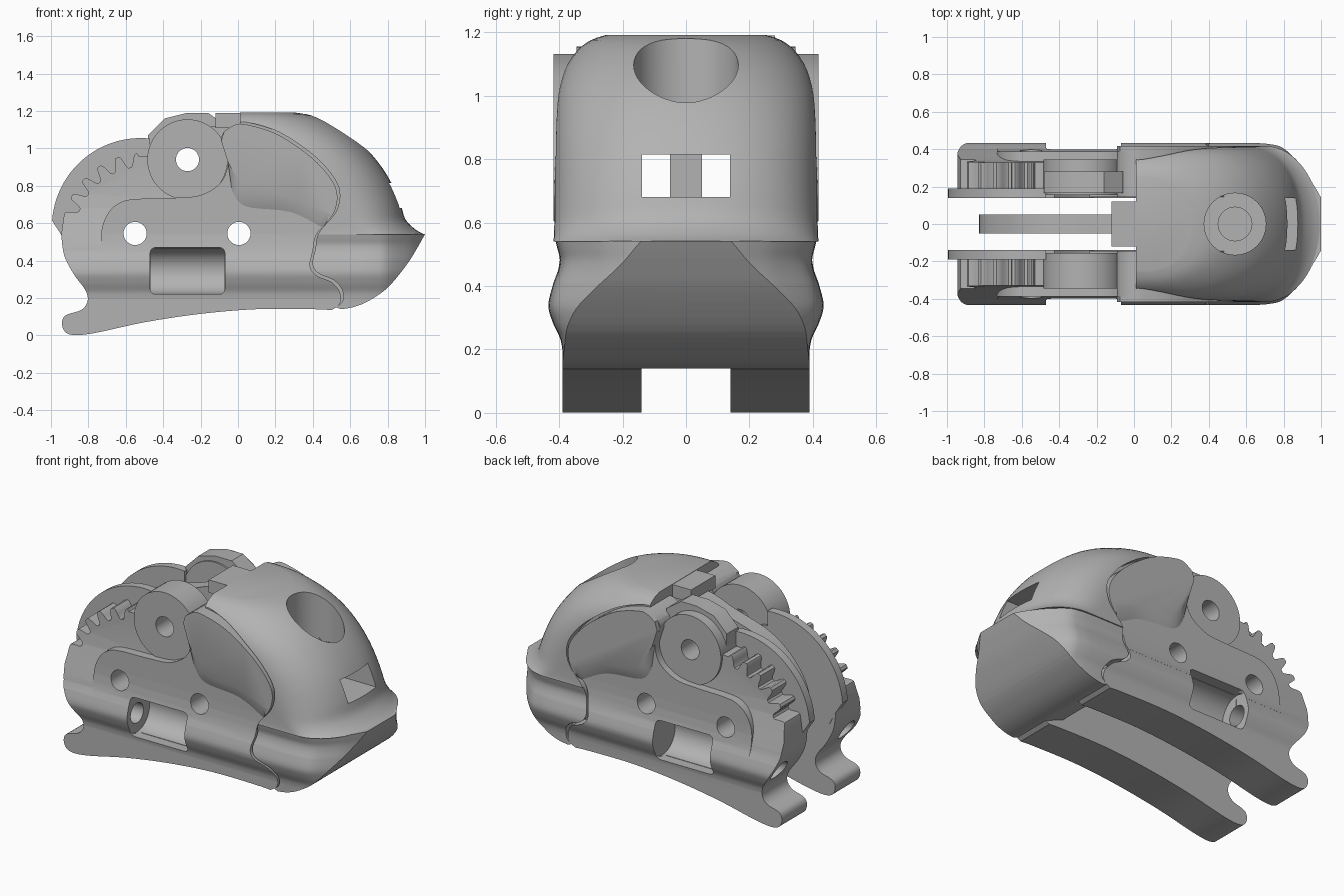
import bpy, bmesh
from math import sin, cos, pi, radians

if "Cube" in bpy.data.objects:
    bpy.data.objects.remove(bpy.data.objects["Cube"])

grey = bpy.data.materials.new("mid grey")
grey.use_nodes = True
COLOUR = (0.45, 0.45, 0.45, 1)
grey.diffuse_color = COLOUR
grey.node_tree.nodes["Principled BSDF"].inputs["Base Color"].default_value = COLOUR


def loft(name, loops):
    """Skin a list of equal closed 3D loops and cap both ends."""
    bm = bmesh.new()
    rows = [[bm.verts.new(p) for p in loop] for loop in loops]
    for lo, hi in zip(rows, rows[1:]):
        for i in range(len(lo)):
            j = (i + 1) % len(lo)
            bm.faces.new((lo[i], lo[j], hi[j], hi[i]))
    bm.faces.new(rows[0])
    bm.faces.new(rows[-1])
    bmesh.ops.recalc_face_normals(bm, faces=bm.faces)
    me = bpy.data.meshes.new(name)
    bm.to_mesh(me)
    bm.free()
    me.materials.append(grey)
    ob = bpy.data.objects.new(name, me)
    bpy.context.collection.objects.link(ob)
    return ob


def prism(name, pts, axis, a, b):
    """Extrude a closed 2D outline along an axis."""
    put = {"x": lambda p, d: (d, p[0], p[1]),
           "y": lambda p, d: (p[0], d, p[1]),
           "z": lambda p, d: (p[0], p[1], d)}[axis]
    return loft(name, [[put(p, d) for p in pts] for d in (a, b)])


def smooth(pts, n=5):
    """Catmull-Rom curve through an open list of points."""
    p = [pts[0]] + pts + [pts[-1]]
    out = []
    for i in range(1, len(p) - 2):
        for k in range(n):
            t = k / n
            out.append(tuple(0.5 * (2 * b + (c - a) * t + (2 * a - 5 * b + 4 * c - d) * t * t
                                    + (3 * b - a - 3 * c + d) * t ** 3)
                             for a, b, c, d in zip(p[i - 1], p[i], p[i + 1], p[i + 2])))
    return out + [pts[-1]]


def arc(cx, cz, r, start, end, n):
    return [(cx + r * cos(radians(start + (end - start) * i / n)),
             cz + r * sin(radians(start + (end - start) * i / n))) for i in range(n + 1)]


def circle(cx, cz, r, n=32):
    return arc(cx, cz, r, 0, 360, n)[:-1]


def box(x0, x1, z0, z1):
    return [(x0, z0), (x1, z0), (x1, z1), (x0, z1)]


def boolean(ob, tool, op="DIFFERENCE"):
    tool.hide_render = True
    m = ob.modifiers.new("cut", "BOOLEAN")
    m.object, m.operation, m.solver = tool, op, "EXACT"
    bpy.context.view_layer.objects.active = ob
    bpy.ops.object.modifier_apply(modifier=m.name)


def shade(ob, mirror=False):
    bpy.ops.object.select_all(action="DESELECT")
    ob.select_set(True)
    bpy.context.view_layer.objects.active = ob
    bpy.ops.object.shade_smooth_by_angle(angle=radians(32))
    if mirror:
        m = ob.modifiers.new("mirror", "MIRROR")
        m.use_axis = (False, True, False)


# shared outlines: seam between side plate and head, and width profiles
seam = smooth([(-0.03, 1.12), (0.03, 1.13), (0.2, 1.08), (0.37, 0.97), (0.48, 0.86), (0.53, 0.76),
               (0.51, 0.65), (0.42, 0.54), (0.4, 0.45), (0.385, 0.37), (0.42, 0.32), (0.5, 0.285),
               (0.545, 0.23), (0.545, 0.17), (0.5, 0.135)])
rear_lobe = [(-0.055, 0.93), (-0.09, 1.04), (-0.075, 1.09)]
bulge = smooth([(0.39, 0.2), (0.397, 0.235), (0.42, 0.285), (0.434, 0.34), (0.418, 0.41)])
neck = smooth([(0.418, 0.41), (0.403, 0.45), (0.398, 0.485), (0.406, 0.52), (0.416, 0.56)])

pin_holes = [prism("pin_cutter", circle(x, z, 0.062), "y", -0.6, 0.6)
             for x, z in ((-0.55, 0.545), (0.005, 0.545), (-0.27, 0.94))]

# side body with rounded gear teeth, foot and bulging flank
teeth = []
for i in range(61):
    a = radians(165 - 70 * i / 60)
    r = 0.41 + 0.035 * max(-1, min(1, 1.5 * cos(i * pi / 6)))
    teeth.append((-0.5 + r * cos(a), 0.53 + r * sin(a)))
teeth += arc(-0.5, 0.53, 0.43, 94, 80, 3)
under = smooth([(0.5, 0.135), (0.4, 0.14), (0.1, 0.14), (-0.2, 0.115), (-0.5, 0.07), (-0.78, 0.01),
                (-0.9, 0.005), (-0.94, 0.05), (-0.925, 0.105), (-0.84, 0.135), (-0.805, 0.18),
                (-0.815, 0.24), (-0.88, 0.33), (-0.93, 0.43), (-0.945, 0.54)])
body = prism("side_body", [p for p in seam if p[1] < 0.53] + under[1:] + teeth + [(-0.2, 0.7), (0.2, 0.55)],
             "y", 0.14, 0.5)
body_bar = prism("body_bar", [(0, -0.1), (0.39, -0.1)] + bulge
                 + [(0.399, 0.45), (0.392, 0.485), (0.365, 0.58), (0.34, 0.68), (0.33, 0.76),
                    (0.33, 1.2), (0, 1.2)], "x", -1.2, 1.2)
boolean(body, body_bar, "INTERSECT")

# raised side cover that carries the pins
cover = prism("side_cover", seam[:[p[1] < 0.415 for p in seam].index(True)]
              + smooth([(-0.73, 0.415), (-0.73, 0.56), (-0.69, 0.66), (-0.62, 0.715), (-0.53, 0.73), (-0.35, 0.735),
                        (-0.2, 0.75), (-0.09, 0.82)] + rear_lobe), "y", 0.145, 0.5)
cover_bar = prism("cover_bar", [(0, 0.41), (0.418, 0.41), (0.403, 0.45), (0.396, 0.49), (0.39, 0.54),
                                (0.388, 0.6), (0.388, 1.3), (0, 1.3)], "x", -1.2, 1.2)
boolean(cover, cover_bar, "INTERSECT")

# lobe beside the head, swelling out of the cover along a sloped lower edge
rim = [p for p in seam if p[1] > 0.6]
fall = smooth([(0.45, 0.57), (0.28, 0.655), (0.04, 0.685), (-0.03, 0.76)])
rise = [(x + 0.03, z + 0.07) for x, z in fall]
lobe = loft("side_lobe", [[(x, y, z) for x, z in rim + edge + rear_lobe]
                          for y, edge in ((0.2, fall), (0.386, fall), (0.417, rise))])

# rounded pocket in the flank, hollowed at the back, with a screw bore running to the rear
corners = [(-0.44, 0.25, 180), (-0.1, 0.25, 270), (-0.1, 0.44, 0), (-0.44, 0.44, 90)]
pocket = prism("pocket_cutter", [p for x, z, a in corners for p in arc(x, z, 0.03, a, a + 90, 4)], "y", 0.33, 0.6)
hollow = prism("hollow_cutter", circle(0.335, 0.345, 0.123, 40), "x", -0.468, -0.072)
bore = prism("bore_cutter", circle(0.335, 0.34, 0.062), "x", -1.2, -0.4)
for part in (body, cover):
    for tool in (pocket, hollow):
        boolean(part, tool)
boolean(body, bore)

# inner guard disc, pivot roller and the faceted flange on one side
guard = prism("guard_disc", arc(-0.52, 0.58, 0.475, 84, 176, 26) + [(-0.94, 0.53), (-0.9, 0.45), (-0.48, 0.4)],
              "y", 0.138, 0.19)
roller = prism("pivot_roller", circle(-0.27, 0.94, 0.215, 48), "y", 0.155, 0.345)
flange = prism("pivot_flange", [(-0.48, 1.07), (-0.39, 1.16), (-0.27, 1.19), (-0.16, 1.19), (-0.06, 1.12),
                                (-0.05, 0.85), (-0.15, 0.74), (-0.38, 0.74), (-0.48, 0.84)], "y", 0.165, 0.28)

# thin centre fin between the side bodies
fin = prism("centre_fin", smooth([(0.15, 1.12), (-0.12, 1.12), (-0.3, 1.06), (-0.55, 0.98), (-0.72, 0.85),
                                  (-0.82, 0.68), (-0.81, 0.5), (-0.7, 0.38)]) + [(0.15, 0.38)], "y", -0.05, 0.05)
for part in (body, cover, guard, roller, flange, fin):
    for pin in pin_holes:
        boolean(part, pin)

# domed head: stacked rings of (height, front reach, half width, corner length)
rings = smooth([(0.54, 0.997, 0.418, 0.3), (0.565, 0.95, 0.416, 0.3), (0.62, 0.895, 0.415, 0.31),
                (0.7, 0.87, 0.415, 0.34), (0.8, 0.828, 0.415, 0.36), (0.9, 0.768, 0.414, 0.38),
                (1.0, 0.685, 0.406, 0.4), (1.08, 0.592, 0.384, 0.42), (1.14, 0.495, 0.345, 0.42),
                (1.175, 0.4, 0.3, 0.35), (1.192, 0.3, 0.25, 0.27)], 3)
loops = []
for z, reach, w, corner in rings:
    power = max(0.86, 1 - 1.5 * (z - 0.54))
    front = []
    for i in range(33):
        a = -pi / 2 + pi * i / 32
        s = sin(a)
        front.append((reach - corner + corner * max(cos(a), 0) ** power,
                      w * abs(s) ** power * (1 if s > 0 else -1), z))
    loops.append([(0.01, -w, z)] + front + [(0.01, w, z)])
dome = loft("head_dome", loops)

# lower jaw: side outline limited by the flank profile, which narrows toward the front
jaw = prism("head_jaw", smooth([(0.55, 0.14), (0.62, 0.152), (0.7, 0.185), (0.8, 0.255), (0.9, 0.375),
                                (0.96, 0.47), (1.0, 0.542)]) + [(0.1, 0.542), (0.36, 0.35), (0.4, 0.2)],
            "y", -0.5, 0.5)
half = [(0.39, 0)] + bulge + neck[1:] + [(0.418, 0.7)]
taper = [(-0.2, 1)] + smooth([(0.62, 1), (0.72, 0.985), (0.8, 0.93), (0.9, 0.71), (0.96, 0.51), (1.01, 0.3)])
jaw_bar = loft("jaw_bar", [[(x, y * f, z) for y, z in half] + [(x, -y * f, z) for y, z in reversed(half)]
                           for x, f in taper])
boolean(jaw, jaw_bar, "INTERSECT")

# seam grooves, rear recess, front slot and top socket
groove = [(x + 0.013, z + 0.01) for x, z in seam] + [(-0.2, 0.1), (-0.2, 1.12)]
grooves = [prism("groove_cutter", groove, "y", s * 0.34, s * 0.6) for s in (-1, 1)]
for part in (dome, jaw):
    for g in grooves:
        boolean(part, g)
recess = prism("recess_cutter", box(-0.1, 0.1, 0.4, 1.1), "y", -0.6, 0.6)
slot = prism("slot_cutter", box(-0.1, 1.2, 0.68, 0.815), "y", -0.138, 0.138)
socket = prism("socket_cutter", circle(0.54, 0, 0.165, 48), "z", 0.86, 1.4)
drill = prism("drill_cutter", circle(0.54, 0, 0.09), "z", 0.75, 1.0)
for tool in (recess, slot, socket, drill):
    boolean(dome, tool)

# roof tab reaching back over the fin
tab = prism("roof_tab", box(-0.12, 0.03, 1.11, 1.19), "y", -0.12, 0.12)

for tool in [body_bar, cover_bar, pocket, hollow, bore, jaw_bar, recess, slot, socket, drill] + pin_holes + grooves:
    bpy.data.objects.remove(tool)
for part in (body, cover, lobe, guard, roller):
    shade(part, mirror=True)
for part in (flange, fin, dome, jaw, tab):
    shade(part)
